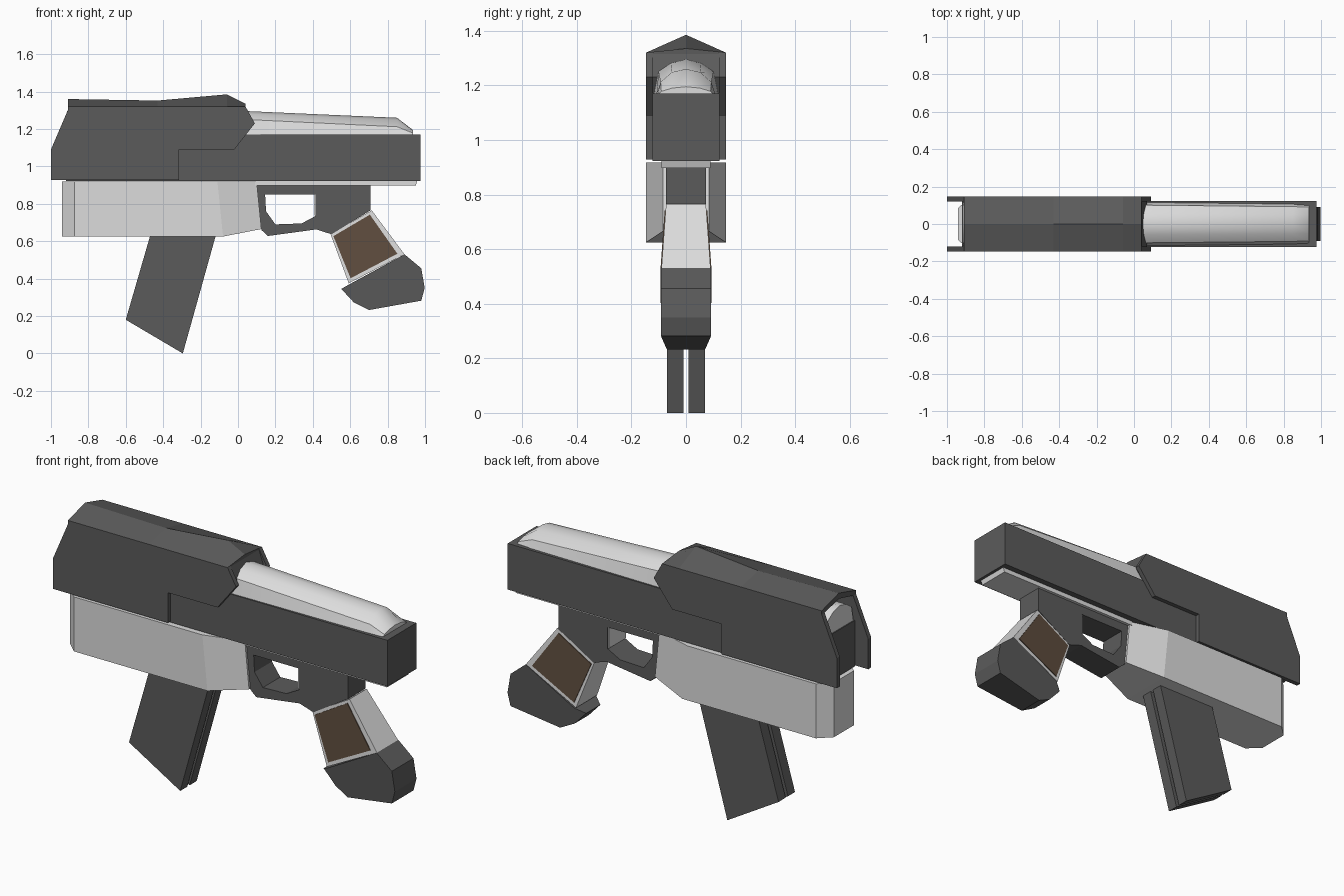
import bpy
import bmesh

cube = bpy.data.objects.get("Cube")
if cube:
    bpy.data.objects.remove(cube, do_unlink=True)


def material(name, rgb):
    mat = bpy.data.materials.new(name)
    mat.use_nodes = True
    mat.diffuse_color = (*rgb, 1)
    mat.node_tree.nodes["Principled BSDF"].inputs["Base Color"].default_value = (*rgb, 1)
    return mat


DARK = material("dark_grey", (0.105, 0.105, 0.105))
LIGHT = material("light_grey", (0.72, 0.72, 0.72))
BROWN = material("brown", (0.113, 0.074, 0.048))


def loft(name, rings, mat, closed=False):
    """Skin rings of equal point count; cap the ends or join last to first."""
    bm = bmesh.new()
    loops = [[bm.verts.new(p) for p in ring] for ring in rings]
    n = len(loops[0])
    pairs = list(zip(loops, loops[1:]))
    if closed:
        pairs.append((loops[-1], loops[0]))
    else:
        bm.faces.new(loops[0])
        bm.faces.new(loops[-1])
    for a, b in pairs:
        for i in range(n):
            j = (i + 1) % n
            bm.faces.new((a[i], a[j], b[j], b[i]))
    bmesh.ops.recalc_face_normals(bm, faces=bm.faces)
    mesh = bpy.data.meshes.new(name)
    bm.to_mesh(mesh)
    bm.free()
    mesh.materials.append(mat)
    obj = bpy.data.objects.new(name, mesh)
    bpy.context.collection.objects.link(obj)
    return obj


def prism(name, profile, half, mat):
    """Side profile (x, z) or (x, z, half width), symmetric about y = 0."""
    rings = [[(p[0], s * (p[2] if len(p) > 2 else half), p[1]) for p in profile]
             for s in (-1, 1)]
    return loft(name, rings, mat)


def plate(name, profile, inner, outer, mat):
    """Mirrored pair of plates, each between two distances from the middle."""
    for side, s in (("right", -1), ("left", 1)):
        loft(f"{name}_{side}", [[(x, s * y, z) for x, z in profile]
                                for y in (inner, outer)], mat)


def box(x0, x1, z0, z1):
    return [(x0, z0), (x1, z0), (x1, z1), (x0, z1)]


# Main body and the rail under it
prism("main_body", box(-0.92, 0.975, 0.922, 1.17), 0.123, DARK)
prism("under_rail", [(0.09, 0.925), (0.96, 0.925), (0.95, 0.898), (0.09, 0.898)], 0.09, LIGHT)

# Rounded slide on top, tapering forward
slide_rings = []
for x, w, shoulder, upper, top in ((-0.915, 0.117, 1.25, 1.28, 1.295),
                                   (0.06, 0.117, 1.25, 1.28, 1.295),
                                   (0.85, 0.108, 1.212, 1.248, 1.26),
                                   (0.935, 0.105, 1.178, 1.19, 1.195)):
    half = [(w, 1.165), (w * 0.86, shoulder), (w * 0.48, upper)]
    section = half + [(0, top)] + [(-y, z) for y, z in reversed(half)]
    slide_rings.append([(x, y, z) for y, z in section])
slide = loft("slide", slide_rings, LIGHT)
bpy.context.view_layer.objects.active = slide
slide.select_set(True)
bpy.ops.object.shade_smooth_by_angle(angle=0.6)
slide.select_set(False)

# Hood: side plates, gabled roof and the collar around the slide
plate("hood_side", [(-1, 0.928), (-1, 1.09), (-0.91, 1.3), (-0.91, 1.32), (0.04, 1.32),
                    (0.09, 1.23), (-0.02, 1.09), (-0.315, 1.09), (-0.315, 0.928)],
      0.121, 0.146, DARK)
loft("hood_roof", [[(x, -0.146, 1.32), (x, 0, ridge), (x, 0.146, 1.32),
                    (x, 0.121, 1.3), (x, 0, under), (x, -0.121, 1.3)]
                   for x, ridge, under in ((-0.91, 1.36, 1.33), (-0.43, 1.352, 1.325),
                                           (-0.06, 1.385, 1.325), (0.04, 1.335, 1.3))], DARK)
prism("hood_collar", [(-0.4, 1.1), (0.0, 1.1), (0.07, 1.23), (0.04, 1.315), (-0.4, 1.315)],
      0.122, DARK)

# Lower receiver with narrowed ends
loft("receiver", [[(xt, -w, 0.918), (xt, w, 0.918), (xb, w, zb), (xb, -w, zb)]
                  for xt, xb, zb, w in ((-0.94, -0.94, 0.625, 0.085),
                                        (-0.875, -0.875, 0.625, 0.146),
                                        (-0.11, -0.08, 0.625, 0.146),
                                        (0.10, 0.125, 0.665, 0.085))], LIGHT)

# Magazine of two parallel slabs
plate("magazine", [(-0.455, 0.68), (-0.105, 0.68), (-0.295, 0), (-0.6, 0.18)], 0.01, 0.07, DARK)

# Trigger guard ring, its light inner plate, and the grip mount
outer = [(0.10, 0.9), (0.43, 0.9), (0.43, 0.665), (0.36, 0.655), (0.16, 0.628), (0.125, 0.66)]
inner = [(0.145, 0.85), (0.415, 0.85), (0.415, 0.735), (0.34, 0.695), (0.2, 0.69), (0.15, 0.76)]
W = 0.074
loft("trigger_guard", [[(x, y, z) for x, z in loop] for loop, y in
                       ((outer, -W), (outer, W), (inner, W), (inner, -W))], DARK, closed=True)
prism("guard_inner_plate", box(0.409, 0.416, 0.737, 0.849), 0.072, LIGHT)
prism("grip_mount", [(0.416, 0.922), (0.708, 0.922), (0.708, 0.765), (0.5, 0.637), (0.416, 0.664)],
      W, DARK)

# Grip with brown side panels, widening downward
prism("grip", [(0.715, 0.765, 0.073), (0.495, 0.637, 0.073),
               (0.592, 0.375, 0.09), (0.89, 0.53, 0.09)], 0, LIGHT)
prism("grip_panels", [(0.705, 0.742, 0.078), (0.51, 0.627, 0.078),
                      (0.602, 0.402, 0.093), (0.852, 0.533, 0.093)], 0, BROWN)

# Grip end cap
prism("grip_cap", [(0.89, 0.53, 0.092), (0.98, 0.455, 0.092), (0.998, 0.35, 0.092),
                   (0.98, 0.282, 0.092), (0.70, 0.232, 0.07), (0.62, 0.272, 0.06),
                   (0.552, 0.345, 0.06), (0.60, 0.372, 0.092)], 0, DARK)
